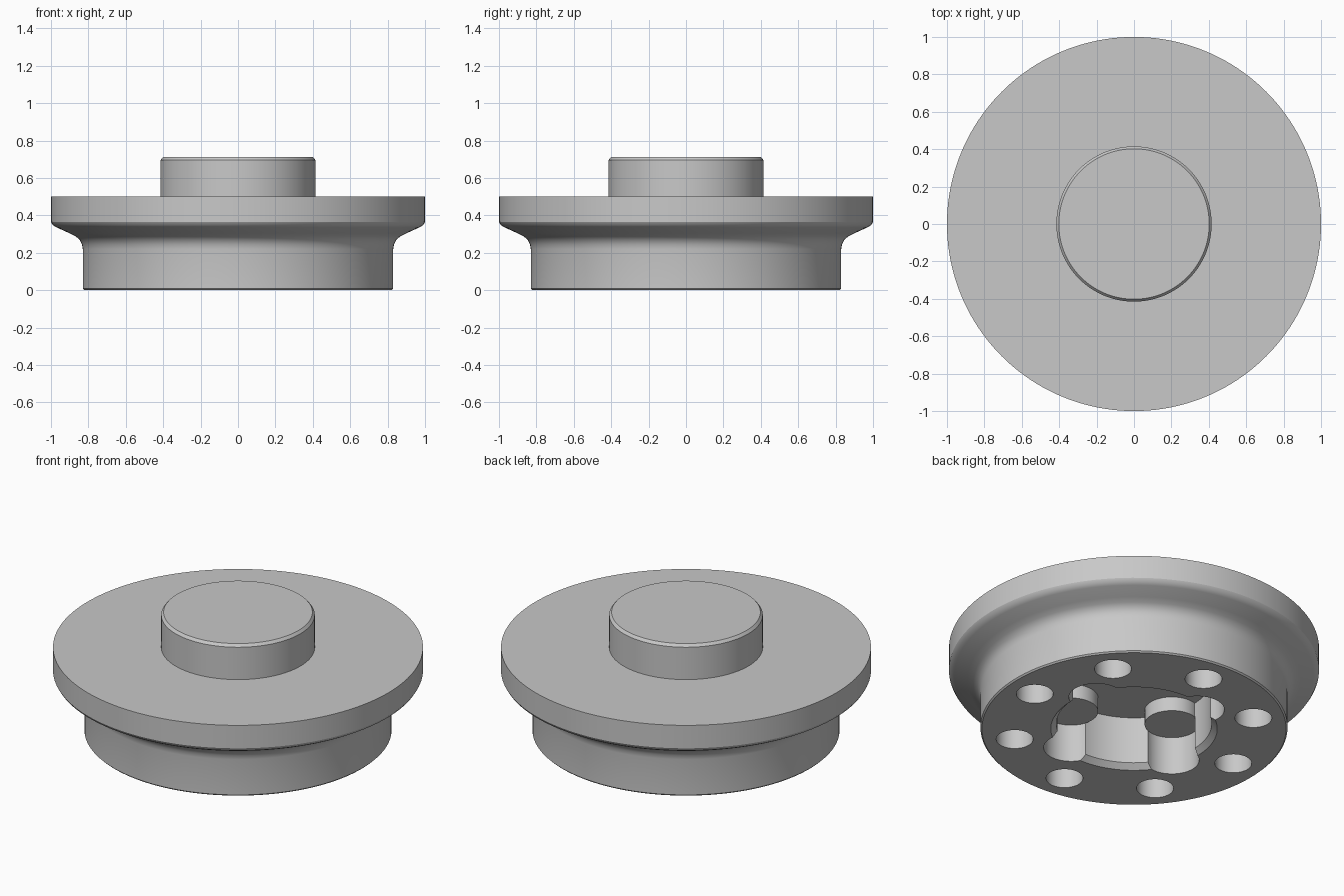
import bpy, bmesh
from math import cos, sin, tau, radians

cube = bpy.data.objects.get("Cube")
if cube:
    bpy.data.objects.remove(cube, do_unlink=True)

metal = bpy.data.materials.new("plain_grey")
metal.use_nodes = True
GREY = (0.58, 0.58, 0.58, 1)
metal.diffuse_color = GREY
metal.node_tree.nodes["Principled BSDF"].inputs["Base Color"].default_value = GREY


def lathe(name, profile, centres=((0, 0),), steps=128):
    """Closed solid of revolution from (radius, z) points, repeated at each centre."""
    bm = bmesh.new()
    for cx, cy in centres:
        rings = [[bm.verts.new((cx + r * cos(tau * i / steps), cy + r * sin(tau * i / steps), z))
                  for i in range(steps)] for r, z in profile]
        for low, high in zip(rings, rings[1:]):
            for i in range(steps):
                j = (i + 1) % steps
                bm.faces.new((low[i], low[j], high[j], high[i]))
        bm.faces.new(rings[0][::-1])
        bm.faces.new(rings[-1])
    mesh = bpy.data.meshes.new(name)
    bm.to_mesh(mesh)
    bm.free()
    mesh.materials.append(metal)
    obj = bpy.data.objects.new(name, mesh)
    bpy.context.collection.objects.link(obj)
    return obj


def activate(obj):
    bpy.ops.object.select_all(action="DESELECT")
    obj.select_set(True)
    bpy.context.view_layer.objects.active = obj


def cut(target, cutter):
    activate(target)
    mod = target.modifiers.new("cut", "BOOLEAN")
    mod.operation, mod.solver, mod.object = "DIFFERENCE", "EXACT", cutter
    bpy.ops.object.modifier_apply(modifier=mod.name)
    bpy.data.objects.remove(cutter, do_unlink=True)


def ring(count, radius, start):
    angles = [radians(start) + tau * k / count for k in range(count)]
    return [(radius * cos(a), radius * sin(a)) for a in angles]


# Flanged body with a filleted underside and a raised round boss
body = lathe("flanged_body", [
    (0.822, 0), (0.83, 0.008), (0.83, 0.22), (0.834, 0.245), (0.847, 0.27),
    (0.868, 0.288), (0.90, 0.304), (0.97, 0.336), (0.99, 0.348), (1, 0.365),
    (1, 0.502), (0.415, 0.502), (0.415, 0.695), (0.402, 0.711)], steps=160)

# Chamfered pocket underneath, four side lobes and the outer bolt holes
lobes = ring(4, 0.397, 19)
cut(body, lathe("pocket_cutter", [(0.46, -0.01), (0.42, 0.03), (0.42, 0.31)]))
cut(body, lathe("lobe_cutter", [(0.148, -0.05), (0.148, 0.23)], lobes, 48))
cut(body, lathe("hole_cutter", [(0.1, -0.05), (0.1, 0.3)], ring(8, 0.655, -5), 40))

# Round posts standing from the pocket floor in the lobes
posts = lathe("pocket_posts", [(0.147, 0.225), (0.147, 0.33)], lobes, 48)

for obj in (body, posts):
    activate(obj)
    bpy.ops.object.shade_smooth_by_angle(angle=radians(30))
